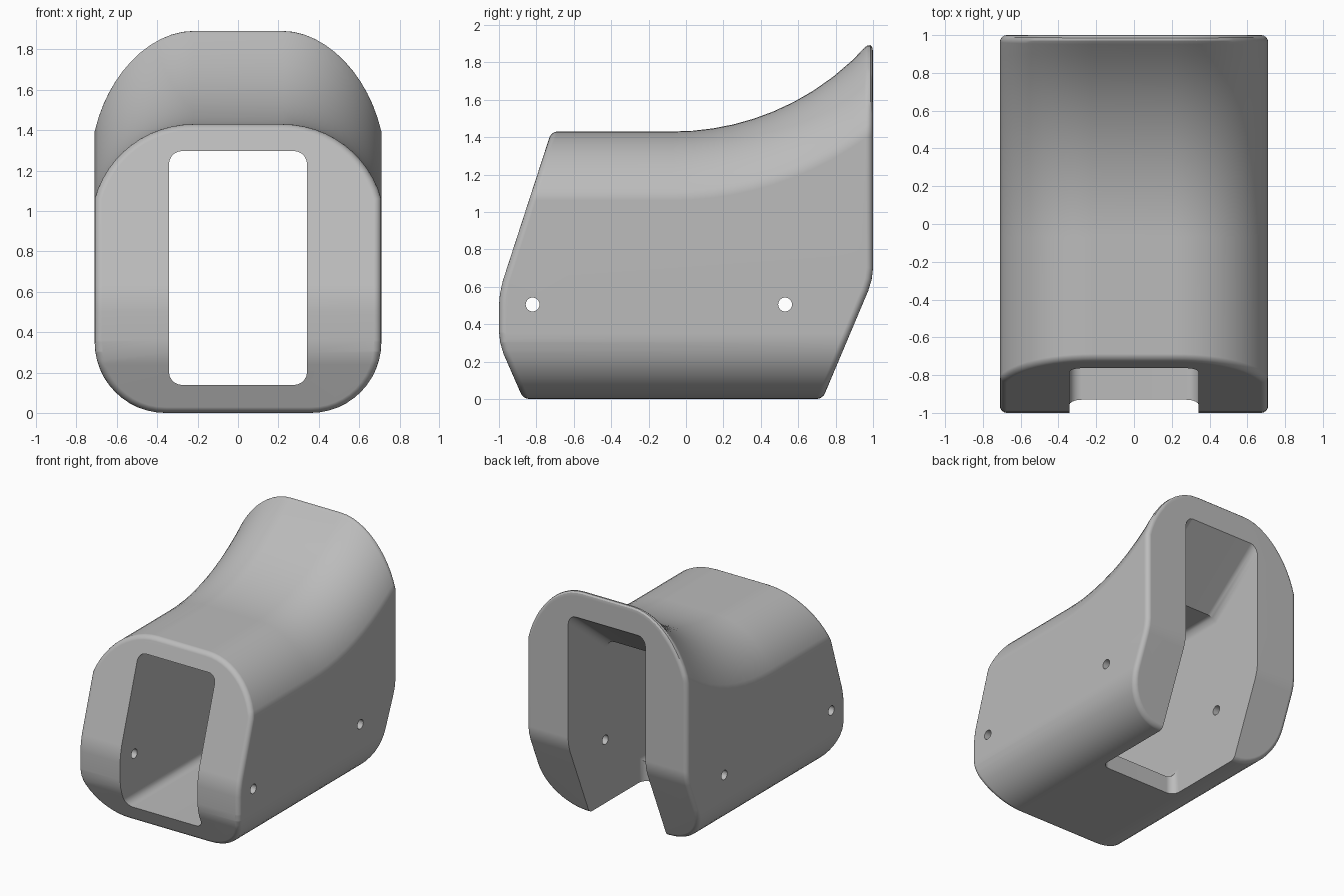
import bpy, bmesh
from math import sin, cos, asin, sqrt, radians, pi
from mathutils import Vector, Matrix

if "Cube" in bpy.data.objects:
    bpy.data.objects.remove(bpy.data.objects["Cube"], do_unlink=True)

HALF_W = 0.71      # half width of the housing
TOP = 1.43         # height of the straight roof
BEND = -0.07       # where the roof starts to sweep up
SWEEP = 1.40       # radius of the roof sweep
FLAT, SHOULDER = 0.22, 0.51   # flat half width and shoulder radius
FOOT = 0.35        # radius of the lower corners


def roof_height(drop, y):
    if y <= BEND:
        return TOP - drop
    return TOP + SWEEP - sqrt((SWEEP + drop) ** 2 - (y - BEND) ** 2)


def section(y, steps=12):
    """Closed outline of the housing at one station."""
    half = []
    end = asin((HALF_W - FLAT) / SHOULDER)
    for i in range(steps + 1):
        t = end * i / steps
        half.append((FLAT + SHOULDER * sin(t), roof_height(SHOULDER * (1 - cos(t)), y)))
    for i in range(steps + 1):
        t = pi / 2 * i / steps
        half.append((HALF_W - FOOT + FOOT * cos(t), FOOT - FOOT * sin(t)))
    return [(x, y, z) for x, z in half] + [(-x, y, z) for x, z in reversed(half)]


def to_object(name, bm):
    bmesh.ops.recalc_face_normals(bm, faces=bm.faces[:])
    mesh = bpy.data.meshes.new(name)
    bm.to_mesh(mesh)
    bm.free()
    obj = bpy.data.objects.new(name, mesh)
    bpy.context.collection.objects.link(obj)
    return obj


def trim(bm, points):
    """Slice along a profile in the side plane, keeping the inside."""
    for p, q in zip(points, points[1:]):
        normal = Vector((0, q[1] - p[1], p[0] - q[0]))
        if normal.dot(Vector((0, p[0], p[1] - 0.7))) < 0:
            normal.negate()
        cut = bmesh.ops.bisect_plane(bm, geom=bm.verts[:] + bm.edges[:] + bm.faces[:],
                                     dist=1e-5, plane_co=(0, *p), plane_no=normal,
                                     clear_outer=True)
        edges = [e for e in cut["geom_cut"] if isinstance(e, bmesh.types.BMEdge)]
        bmesh.ops.holes_fill(bm, edges=edges, sides=0)


# Housing: lofted outline, sliced ends, softened rims
bm = bmesh.new()
stations = [-1.1] + [BEND + (1 - BEND) * i / 10 for i in range(11)]
rings = [[bm.verts.new(c) for c in section(y)] for y in stations]
count = len(rings[0])
for a, b in zip(rings, rings[1:]):
    for i in range(count):
        j = (i + 1) % count
        bm.faces.new((a[i], a[j], b[j], b[i]))
bm.faces.new(rings[0])
bm.faces.new(rings[-1])
bmesh.ops.recalc_face_normals(bm, faces=bm.faces[:])
trim(bm, [(-0.72, TOP), (-0.98, 0.63), (-0.995, 0.56), (-1, 0.5), (-1, 0.36),
          (-0.993, 0.3), (-0.975, 0.24), (-0.87, 0)])
trim(bm, [(1, 0.7), (0.993, 0.64), (0.975, 0.58), (0.73, 0)])
bmesh.ops.dissolve_limit(bm, angle_limit=radians(0.5), verts=bm.verts[:], edges=bm.edges[:])
bmesh.ops.recalc_face_normals(bm, faces=bm.faces[:])
rims = [e for e in bm.edges if len(e.link_faces) == 2 and e.calc_face_angle() > radians(40)]
bmesh.ops.bevel(bm, geom=rims, offset=0.052, offset_type='WIDTH', segments=4,
                profile=0.5, affect='EDGES', clamp_overlap=False)
housing = to_object("housing", bm)

# Cavity cutter: tunnel with a rising roof at the back and an open rear floor
bm = bmesh.new()
tunnel = [(-1.3, 0.138), (0.04, 0.138), (0.04, -0.3), (1.3, -0.3),
          (1.3, 1.92), (0.51, 1.297), (-1.3, 1.297)]
face = bm.faces.new([bm.verts.new((-0.342, y, z)) for y, z in tunnel])
side = bmesh.ops.extrude_face_region(bm, geom=[face])
bmesh.ops.translate(bm, vec=(0.684, 0, 0),
                    verts=[v for v in side["geom"] if isinstance(v, bmesh.types.BMVert)])
bmesh.ops.recalc_face_normals(bm, faces=bm.faces[:])
long_edges = [e for e in bm.edges if abs(e.verts[0].co.x - e.verts[1].co.x) < 0.01]
bmesh.ops.bevel(bm, geom=long_edges, offset=0.065, segments=5, profile=0.5,
                affect='EDGES', clamp_overlap=False)
cutters = [to_object("cavity_cutter", bm)]

# Pin hole cutters through both walls
for y in (-0.82, 0.53):
    bm = bmesh.new()
    bmesh.ops.create_cone(bm, cap_ends=True, segments=32, radius1=0.037, radius2=0.037,
                          depth=2, matrix=Matrix.Translation((0, y, 0.505))
                          @ Matrix.Rotation(pi / 2, 4, 'Y'))
    cutters.append(to_object("pin_hole_cutter", bm))

bpy.ops.object.select_all(action='DESELECT')
housing.select_set(True)
bpy.context.view_layer.objects.active = housing
for cutter in cutters:
    cutter.hide_render = True
    mod = housing.modifiers.new("cut", 'BOOLEAN')
    mod.operation = 'DIFFERENCE'
    mod.solver = 'EXACT'
    mod.object = cutter
    bpy.ops.object.modifier_apply(modifier=mod.name)
    bpy.data.objects.remove(cutter, do_unlink=True)

# Plain grey finish
grey = bpy.data.materials.new("plain_grey")
grey.use_nodes = True
colour = (0.5, 0.5, 0.5, 1)
grey.diffuse_color = colour
grey.node_tree.nodes["Principled BSDF"].inputs["Base Color"].default_value = colour
housing.data.materials.clear()
housing.data.materials.append(grey)
for poly in housing.data.polygons:
    poly.material_index = 0

bpy.ops.object.shade_smooth_by_angle(angle=radians(30))
weighted = housing.modifiers.new("even_shading", 'WEIGHTED_NORMAL')
weighted.keep_sharp = True
